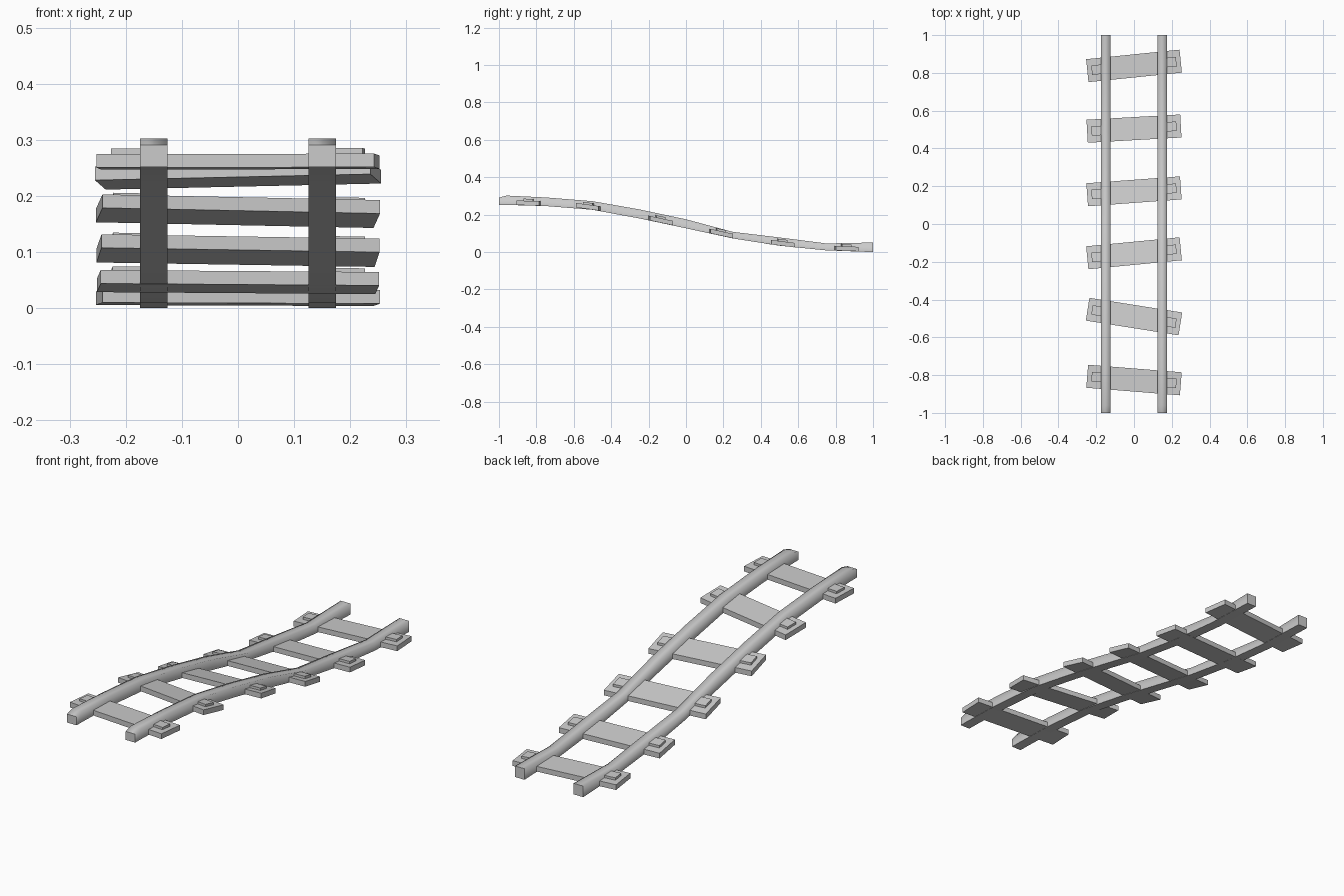
import bpy, bmesh, math
from mathutils import Matrix, Vector

if "Cube" in bpy.data.objects:
    bpy.data.objects.remove(bpy.data.objects["Cube"])

# Side profile of the track: (y, underside z, rail top z)
PROFILE = [(-1, .252, .291), (-.96, .252, .302), (-.75, .246, .292), (-.5, .226, .272),
           (-.25, .18, .228), (0, .127, .175), (.25, .073, .108), (.5, .034, .078),
           (.75, .009, .046), (1, 0, .051)]


def ground(y):
    """Underside height of the track at y."""
    for (y0, z0, _), (y1, z1, _) in zip(PROFILE, PROFILE[1:]):
        if y <= y1:
            return z0 + (z1 - z0) * (y - y0) / (y1 - y0)
    return 0


def finish(name, bm):
    bmesh.ops.recalc_face_normals(bm, faces=bm.faces[:])
    me = bpy.data.meshes.new(name)
    bm.to_mesh(me)
    bm.free()
    ob = bpy.data.objects.new(name, me)
    bpy.context.collection.objects.link(ob)
    return ob


def rail(name, x, half=.0245):
    bm = bmesh.new()
    rings = [[bm.verts.new((x + sx * half, y, z)) for sx, z in
              ((-1, lo), (1, lo), (1, hi), (-1, hi))] for y, lo, hi in PROFILE]
    for a, b in zip(rings, rings[1:]):
        for i in range(4):
            j = (i + 1) % 4
            bm.faces.new((a[i], a[j], b[j], b[i]))
    caps = [bm.faces.new(rings[0]), bm.faces.new(rings[-1])]
    for f in bm.faces:
        f.smooth = True
    # end edges and lower edges stay crisp, upper edges are shaded soft
    for c in caps:
        for e in c.edges:
            e.smooth = False
    for a, b in zip(rings, rings[1:]):
        for i in (0, 1):
            bm.edges.get((a[i], b[i])).smooth = False
    finish(name, bm)


def slab(name, centre_y, yaw, x, size, base):
    """Box turned about the tie centre and laid on the track's slope."""
    sx, sy, sz = size
    bm = bmesh.new()
    bmesh.ops.create_cube(bm, size=1)
    rot = Matrix.Rotation(math.radians(yaw), 3, 'Z')
    slope = (ground(centre_y + .07) - ground(centre_y - .07)) / .14
    for v in bm.verts:
        p = rot @ Vector((v.co.x * sx + x, v.co.y * sy, 0))
        z = ground(centre_y) + slope * p.y + base + (v.co.z + .5) * sz
        v.co = (p.x, p.y + centre_y, z)
    finish(name, bm)


# Two rails
rail("rail_left", -.15)
rail("rail_right", .15)

# Crooked ties with a raised plate at each end
TIES = [(-.826, -4.6), (-.49, -9), (-.155, 5.5), (.173, 4.2), (.505, 3.2), (.837, 5.8)]
for n, (y, yaw) in enumerate(TIES, 1):
    slab(f"tie_{n}", y, yaw, 0, (.497, .122, .024), .001)
    for side, s in (("left", -1), ("right", 1)):
        slab(f"tie_plate_{side}_{n}", y, yaw, s * .18, (.09, .05, .014), .022)
